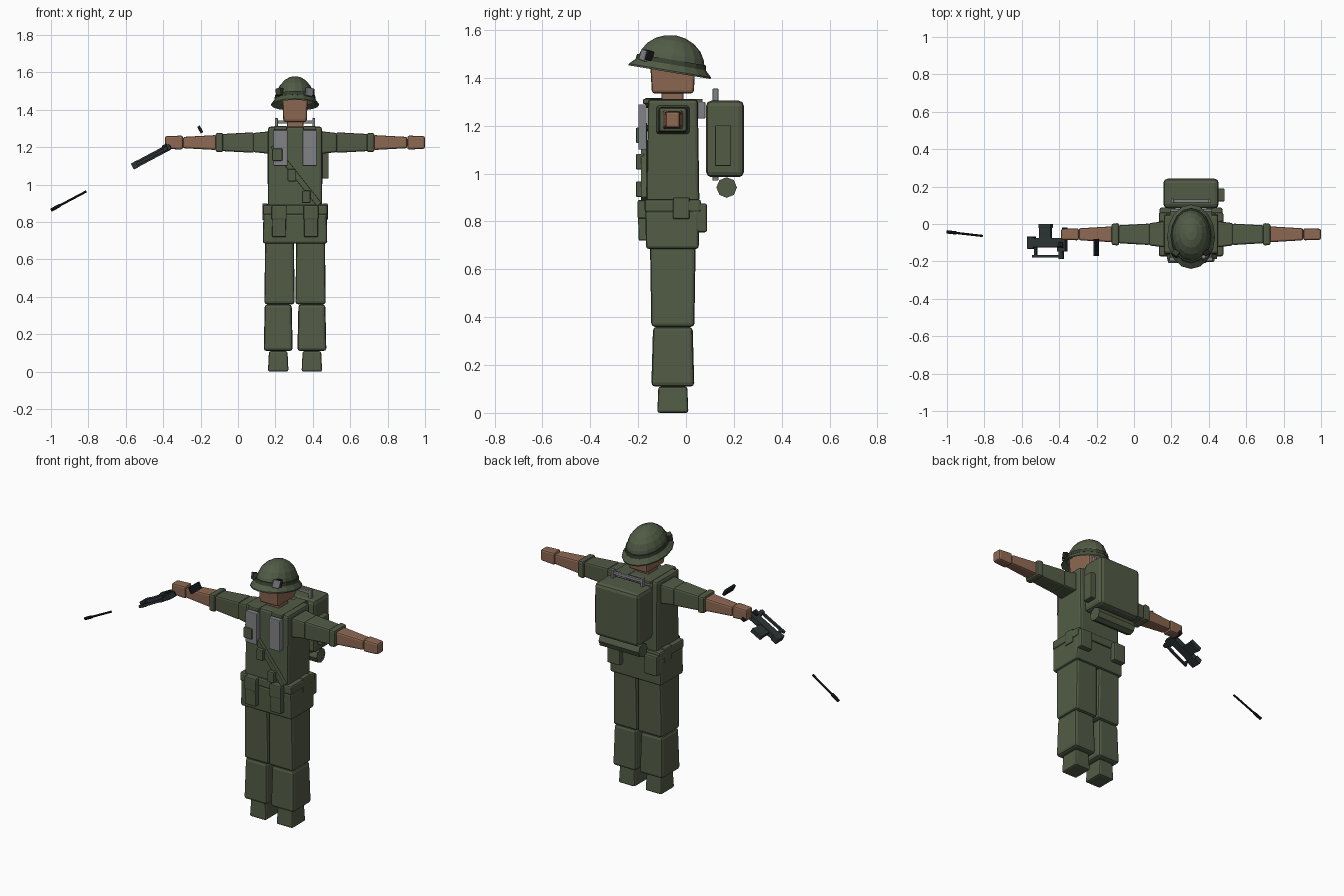
import bpy, bmesh, math
from mathutils import Euler, Matrix, Vector

if "Cube" in bpy.data.objects:
    bpy.data.objects.remove(bpy.data.objects["Cube"], do_unlink=True)

MID = 0.305            # body centre line
SIDES = (("left", 1), ("right", -1))


def material(name, rgb):
    m = bpy.data.materials.new(name)
    m.use_nodes = True
    colour = (*rgb, 1)
    m.diffuse_color = colour
    m.node_tree.nodes["Principled BSDF"].inputs["Base Color"].default_value = colour
    return m


GREEN = material("olive cloth", (0.085, 0.105, 0.06))
HELMET = material("helmet green", (0.08, 0.105, 0.06))
BAND = material("dark green band", (0.04, 0.05, 0.03))
SKIN = material("skin", (0.27, 0.14, 0.085))
GREY = material("grey webbing", (0.22, 0.225, 0.24))
METAL = material("gun metal", (0.026, 0.034, 0.034))
BLACK = material("black", (0.01, 0.011, 0.012))


def finish(name, bm, mat, smooth=False):
    bmesh.ops.recalc_face_normals(bm, faces=bm.faces)
    mesh = bpy.data.meshes.new(name)
    bm.to_mesh(mesh)
    bm.free()
    mesh.materials.append(mat)
    ob = bpy.data.objects.new(name, mesh)
    bpy.context.collection.objects.link(ob)
    if smooth:
        for p in mesh.polygons:
            p.use_smooth = True
    return ob


def box(name, mat, centre, size, top=(1, 1), bevel=0.01, rot=(0, 0, 0), frame=None):
    """Bevelled box; top scales the upper end in x and y."""
    bm = bmesh.new()
    bmesh.ops.create_cube(bm, size=1)
    for v in bm.verts:
        if v.co.z > 0:
            v.co.x *= top[0]
            v.co.y *= top[1]
        v.co = v.co * Vector(size)
    if bevel:
        bmesh.ops.bevel(bm, geom=bm.edges[:], offset=bevel, segments=2,
                        profile=0.5, affect='EDGES')
    matrix = Matrix.Translation(centre) @ Euler(rot).to_matrix().to_4x4()
    bm.transform(frame @ matrix if frame else matrix)
    return finish(name, bm, mat)


def rod(name, mat, centre, radius, length, rot, sides=8, frame=None):
    bm = bmesh.new()
    bmesh.ops.create_cone(bm, cap_ends=True, segments=sides, radius1=radius,
                          radius2=radius, depth=length)
    matrix = Matrix.Translation(centre) @ Euler(rot).to_matrix().to_4x4()
    bm.transform(frame @ matrix if frame else matrix)
    return finish(name, bm, mat)


def lathe(name, mat, profile, matrix, sides=16, closed=False):
    """Spin a profile about z."""
    bm = bmesh.new()
    rings = []
    for r, z in profile:
        rings.append([bm.verts.new((r * math.cos(a), r * math.sin(a), z))
                      for a in (math.tau * i / sides for i in range(sides))])
    pairs = list(zip(rings, rings[1:]))
    if closed:
        pairs.append((rings[-1], rings[0]))
    for a, b in pairs:
        for i in range(sides):
            j = (i + 1) % sides
            bm.faces.new((a[i], a[j], b[j], b[i]))
    bmesh.ops.remove_doubles(bm, verts=bm.verts, dist=0.0001)
    bm.transform(matrix)
    return finish(name, bm, mat)


# Legs and arms
for side, s in SIDES:
    x = MID + s * 0.09
    box(side + "_boot", GREEN, (x, -0.055, 0.055), (0.11, 0.13, 0.11), (0.9, 0.93))
    box(side + "_shin", GREEN, (x, -0.055, 0.235), (0.155, 0.18, 0.25), (0.93, 0.92), 0.016)
    box(side + "_thigh", GREEN, (MID + s * 0.083, -0.055, 0.53), (0.162, 0.18, 0.34),
        (0.95, 1.06), 0.014)
    turn = (0, s * math.pi / 2, 0)
    for part, mat, inner, outer, depth, width, end in (
            ("shoulder", GREEN, 0.14, 0.225, 0.12, 0.14, 0.85),
            ("upper_arm", GREEN, 0.22, 0.39, 0.11, 0.115, 0.83),
            ("sleeve_cuff", GREEN, 0.385, 0.425, 0.105, 0.12, 0.95),
            ("forearm", SKIN, 0.42, 0.6, 0.08, 0.085, 0.75),
            ("hand", SKIN, 0.6, 0.695, 0.075, 0.065, 0.9)):
        box(side + "_" + part, mat, (MID + s * (inner + outer) / 2, -0.055, 1.225),
            (depth, width, outer - inner), (end, end), 0.01, turn)

# Trunk and head
box("pelvis", GREEN, (MID, -0.057, 0.765), (0.345, 0.22, 0.16), (0.98, 1.03), 0.012)
box("belt", GREEN, (MID, -0.055, 0.865), (0.345, 0.235, 0.055))
box("torso", GREEN, (MID, -0.055, 1.095), (0.29, 0.222, 0.43), (1, 0.94), 0.014)
box("neck", SKIN, (MID, -0.057, 1.32), (0.088, 0.092, 0.08), bevel=0.008)
box("head", SKIN, (MID, -0.055, 1.405), (0.125, 0.175, 0.14), (1.1, 1.09), 0.012)

# Helmet with a tilted brim
tilt = (Matrix.Translation((MID, -0.068, 1.427)) @ Matrix.Rotation(math.radians(-9.5), 4, 'X')
        @ Matrix.Diagonal((0.128, 0.174, 1, 1)))
lathe("helmet", HELMET, [(0, 0.153), (0.25, 0.146), (0.47, 0.129), (0.65, 0.102), (0.76, 0.07),
                         (0.82, 0.035), (1, 0.004), (1, -0.003), (0.8, 0.02),
                         (0.72, 0.06), (0, 0.11)], tilt)
lathe("helmet_band", BAND, [(0.8, 0.03), (0.86, 0.03), (0.84, 0.05), (0.78, 0.05)],
      tilt, closed=True)
for side, s in SIDES:
    spot = (MID + s * 0.082, -0.158, 1.495)
    box(side + "_helmet_case", BLACK if s > 0 else BAND, spot, (0.035, 0.03, 0.04),
        bevel=0.004, rot=(-0.2, 0.2 * s, 0.6 * s))
box("helmet_pack", GREY, (MID + 0.075, -0.175, 1.494), (0.04, 0.018, 0.045),
    bevel=0.003, rot=(-0.2, 0.2, 0.6))

# Webbing on the chest and back
for side, s in SIDES:
    x = MID + s * 0.078
    box(side + "_chest_strap", GREY, (x, -0.182, 1.195), (0.075, 0.035, 0.19), bevel=0.004)
    box(side + "_shoulder_strap", GREEN, (x, -0.055, 1.302), (0.07, 0.25, 0.022), bevel=0.006)
    box(side + "_back_strap", GREY, (x, 0.063, 1.265), (0.07, 0.036, 0.07), bevel=0.004)
box("bandolier", GREEN, (0.31, -0.176, 1.05), (0.03, 0.024, 0.4), bevel=0.003,
    rot=(0, -0.67, 0))
for i, (x, z, w) in enumerate(((0.21, 1.16, 0.055), (0.288, 1.05, 0.045), (0.365, 0.935, 0.045))):
    box(f"bandolier_pouch_{i + 1}", GREEN, (x, -0.192, z), (w, 0.034, 0.065), bevel=0.005)

# Belt pouches
for side, s in SIDES:
    x = MID + s * 0.085
    box(side + "_front_pouch", GREEN, (x, -0.178, 0.805), (0.075, 0.04, 0.17), (0.95, 1.2), 0.006)
    box(side + "_front_pouch_flap", GREEN, (x, -0.184, 0.85), (0.08, 0.036, 0.075), bevel=0.006)
    box(side + "_back_pouch", GREEN, (MID + s * 0.125, 0.055, 0.815), (0.085, 0.065, 0.12),
        bevel=0.008)
    box(side + "_hip_pouch", GREEN, (MID + s * 0.16, -0.02, 0.855), (0.03, 0.07, 0.09),
        bevel=0.006)

# Backpack on a tube frame
box("backpack", GREEN, (MID, 0.163, 1.145), (0.295, 0.158, 0.32), bevel=0.022)
box("backpack_side_pocket", GREEN, (0.465, 0.155, 1.117), (0.04, 0.068, 0.17), bevel=0.005)
rod("bedroll", GREEN, (MID, 0.17, 0.942), 0.043, 0.27, (0, math.pi / 2, 0))
for side, s in SIDES:
    box(side + "_frame_post", GREY, (MID + s * 0.1, 0.123, 1.163), (0.016, 0.024, 0.385),
        bevel=0.003)
box("frame_bar", GREY, (MID, 0.123, 1.335), (0.21, 0.016, 0.018), bevel=0.003)

# Gun lying on its side: local x runs along the barrel, local y is up the gun
gun = Matrix.Translation((-0.455, -0.1, 1.155)) @ Matrix.Rotation(math.radians(-28), 4, 'Y')
for name, mat, centre, size in (
        ("gun_receiver", METAL, (0, 0, 0), (0.2, 0.05, 0.034)),
        ("gun_muzzle_block", METAL, (-0.105, 0, 0), (0.04, 0.065, 0.036)),
        ("gun_magazine", METAL, (-0.02, 0.06, 0), (0.07, 0.08, 0.024)),
        ("gun_magazine_foot", METAL, (-0.02, 0.09, 0), (0.075, 0.022, 0.028)),
        ("gun_grip", BLACK, (0.095, 0.045, 0), (0.024, 0.075, 0.022)),
        ("gun_rear_block", METAL, (0.08, -0.015, 0), (0.05, 0.065, 0.03)),
        ("gun_top_rail", METAL, (-0.005, -0.073, 0), (0.19, 0.014, 0.016)),
        ("gun_rail_front_post", METAL, (-0.08, -0.045, 0), (0.016, 0.06, 0.016)),
        ("gun_rail_rear_post", METAL, (0.075, -0.05, 0), (0.024, 0.075, 0.02)),
        ("gun_rear_sight", BLACK, (0.08, -0.01, 0.016), (0.03, 0.025, 0.016))):
    box(name, mat, centre, size, bevel=0.003, frame=gun)

# Loose barrel and loose magazine
barrel = (Matrix.Translation((-0.905, -0.053, 0.914)) @ Matrix.Rotation(math.radians(-28), 4, 'Y')
          @ Matrix.Rotation(-0.1, 4, 'Z'))
along = (0, math.pi / 2, 0)
rod("loose_barrel", BLACK, (0, 0, 0), 0.006, 0.215, along, frame=barrel)
rod("loose_barrel_muzzle", BLACK, (-0.08, 0, 0), 0.009, 0.055, along, frame=barrel)
box("loose_magazine", BLACK, (-0.202, -0.125, 1.295), (0.016, 0.092, 0.04),
    bevel=0.002, rot=(0, -0.5, 0))
